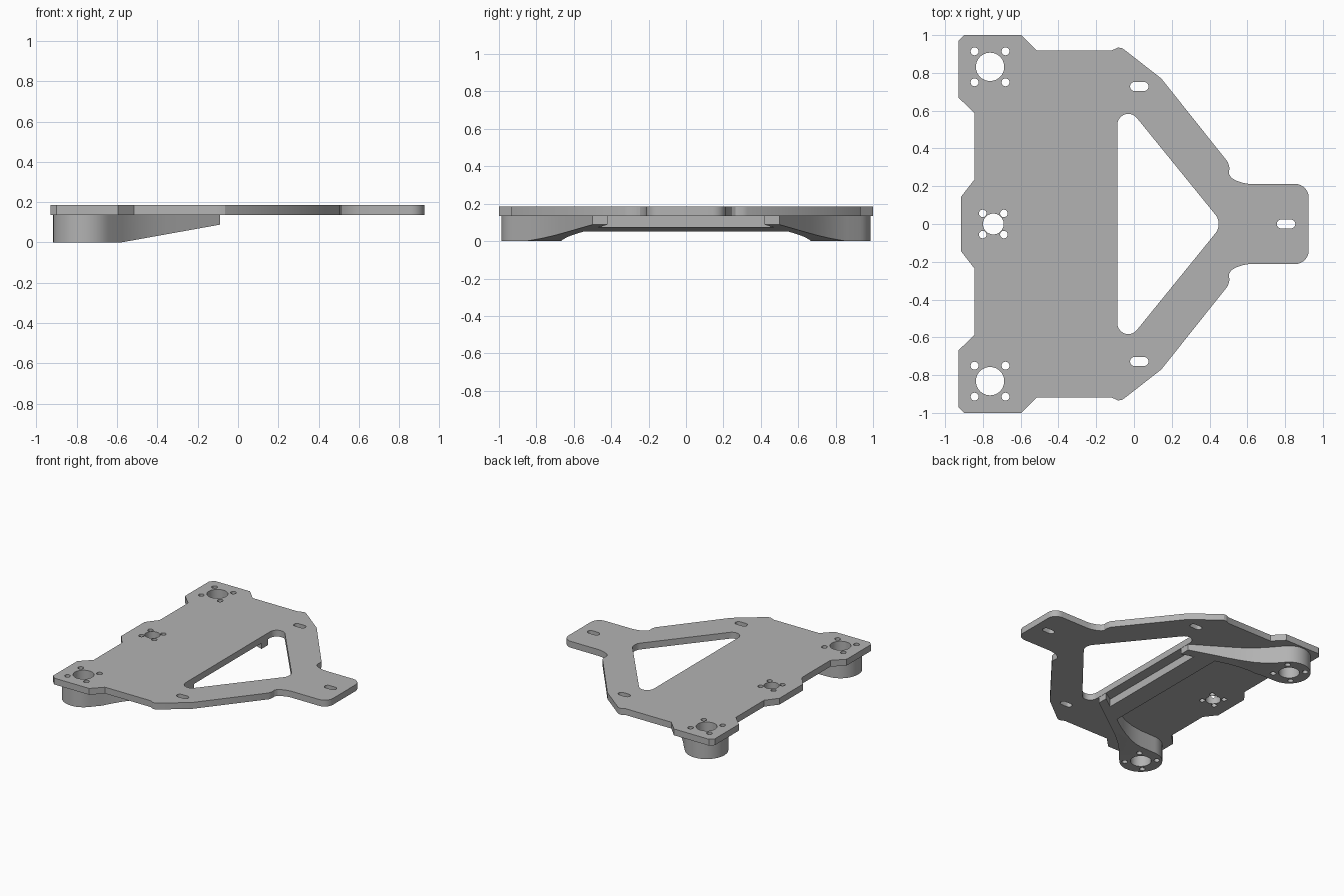
import bpy, bmesh
from math import sin, cos, radians

cube = bpy.data.objects.get("Cube")
if cube:
    bpy.data.objects.remove(cube)

grey = bpy.data.materials.new("light grey")
grey.use_nodes = True
grey.diffuse_color = (0.45, 0.45, 0.45, 1)
grey.node_tree.nodes["Principled BSDF"].inputs["Base Color"].default_value = grey.diffuse_color

PLATE_LOW, PLATE_HIGH = 0.135, 0.185
BREAK_X, SLOPE = -0.58, 0.18     # where the support undersides start to rise


def arc(cx, cy, r, start, end, n=8):
    angles = [radians(start + (end - start) * i / n) for i in range(n + 1)]
    return [(cx + r * cos(a), cy + r * sin(a)) for a in angles]


def circle(cx, cy, r, n=32):
    return arc(cx, cy, r, 0, 360, n)[:-1]


def slot(cx, cy, half=0.025, r=0.024):
    return arc(cx + half, cy, r, -90, 90) + arc(cx - half, cy, r, 90, 270)


def bolt_pattern(cx, cy, r, spread, small):
    corners = [(cx + i * spread, cy + j * spread) for i in (-1, 1) for j in (-1, 1)]
    return [circle(cx, cy, r, 40)] + [circle(x, y, small, 20) for x, y in corners]


def mirrored(half):
    return half + [(x, -y) for x, y in reversed(half) if abs(y) > 1e-6]


def extrude(name, loops, low, high, sloped=False):
    """Extrude an outline with holes; optionally tilt its underside."""
    curve = bpy.data.curves.new(name, 'CURVE')
    curve.dimensions = '2D'
    curve.fill_mode = 'BOTH'
    curve.extrude = (high - low) / 2
    for loop in loops:
        spline = curve.splines.new('POLY')
        spline.points.add(len(loop) - 1)
        for point, (x, y) in zip(spline.points, loop):
            point.co = (x, y, 0, 1)
        spline.use_cyclic_u = True
    obj = bpy.data.objects.new(name, curve)
    bpy.context.collection.objects.link(obj)
    bpy.ops.object.select_all(action='DESELECT')
    obj.select_set(True)
    bpy.context.view_layer.objects.active = obj
    bpy.ops.object.convert(target='MESH')
    obj = bpy.context.object
    bm = bmesh.new()
    bm.from_mesh(obj.data)
    bmesh.ops.translate(bm, verts=bm.verts, vec=(0, 0, (low + high) / 2))
    bmesh.ops.remove_doubles(bm, verts=bm.verts, dist=1e-5)
    if sloped:
        bmesh.ops.bisect_plane(bm, geom=bm.verts[:] + bm.edges[:] + bm.faces[:],
                               plane_co=(BREAK_X, 0, 0), plane_no=(1, 0, 0))
        for v in bm.verts:
            if v.co.z < (low + high) / 2:
                v.co.z = low + max(0, v.co.x - BREAK_X) * SLOPE
    bmesh.ops.recalc_face_normals(bm, faces=bm.faces)
    bm.to_mesh(obj.data)
    bm.free()
    obj.data.materials.clear()
    obj.data.materials.append(grey)
    bpy.ops.object.shade_smooth_by_angle(angle=radians(25))
    return obj


# Main plate: half outline from the nose round to the rear edge
half_plate = arc(0.853, 0.14, 0.072, 0, 90) + [
    (0.61, 0.212), (0.575, 0.218), (0.54, 0.23), (0.515, 0.245), (0.503, 0.265),
    (0.505, 0.30), (0.497, 0.328), (0.145, 0.77), (-0.05, 0.922), (-0.065, 0.932),
    (-0.085, 0.934), (-0.12, 0.918), (-0.515, 0.918), (-0.595, 1.0), (-0.90, 1.0),
    (-0.93, 0.97), (-0.93, 0.67), (-0.845, 0.587), (-0.845, 0.235), (-0.915, 0.145)]
# Triangular window with rounded corners
half_window = arc(0.368, 0, 0.08, 0, 39) + arc(-0.03, 0.525, 0.058, 39, 180, 12)
BOSS_X, BOSS_Y = -0.762, 0.832
holes = [mirrored(half_window), slot(0.805, 0), slot(0.028, 0.728), slot(0.028, -0.728)]
holes += bolt_pattern(-0.745, 0, 0.055, 0.056, 0.02)
for side in (1, -1):
    holes += bolt_pattern(BOSS_X, side * BOSS_Y, 0.075, 0.082, 0.021)
extrude("mounting_plate", [mirrored(half_plate)] + holes, PLATE_LOW, PLATE_HIGH)

# Wheel bosses with curved tapering arms under the plate
arm = [(-0.09, 0.42), (-0.30, 0.55), (-0.38, 0.597), (-0.46, 0.635), (-0.54, 0.66),
       (-0.63, 0.674)]
arm += arc(BOSS_X, BOSS_Y, 0.155, 270, 40, 32)
arm += [(-0.60, 0.882), (-0.55, 0.823), (-0.49, 0.765), (-0.42, 0.71), (-0.36, 0.67),
        (-0.30, 0.632), (-0.09, 0.50)]
for side, label in ((1, "left"), (-1, "right")):
    loops = [arm] + bolt_pattern(BOSS_X, BOSS_Y, 0.075, 0.082, 0.021)
    loops = [[(x, side * y) for x, y in loop] for loop in loops]
    extrude(label + "_boss_and_arm", loops, 0, PLATE_LOW, sloped=True)

# Cross beam joining the two arms
beam = mirrored([(-0.17, 0.49), (-0.30, 0.57)])
extrude("cross_beam", [beam], 0, PLATE_LOW, sloped=True)
